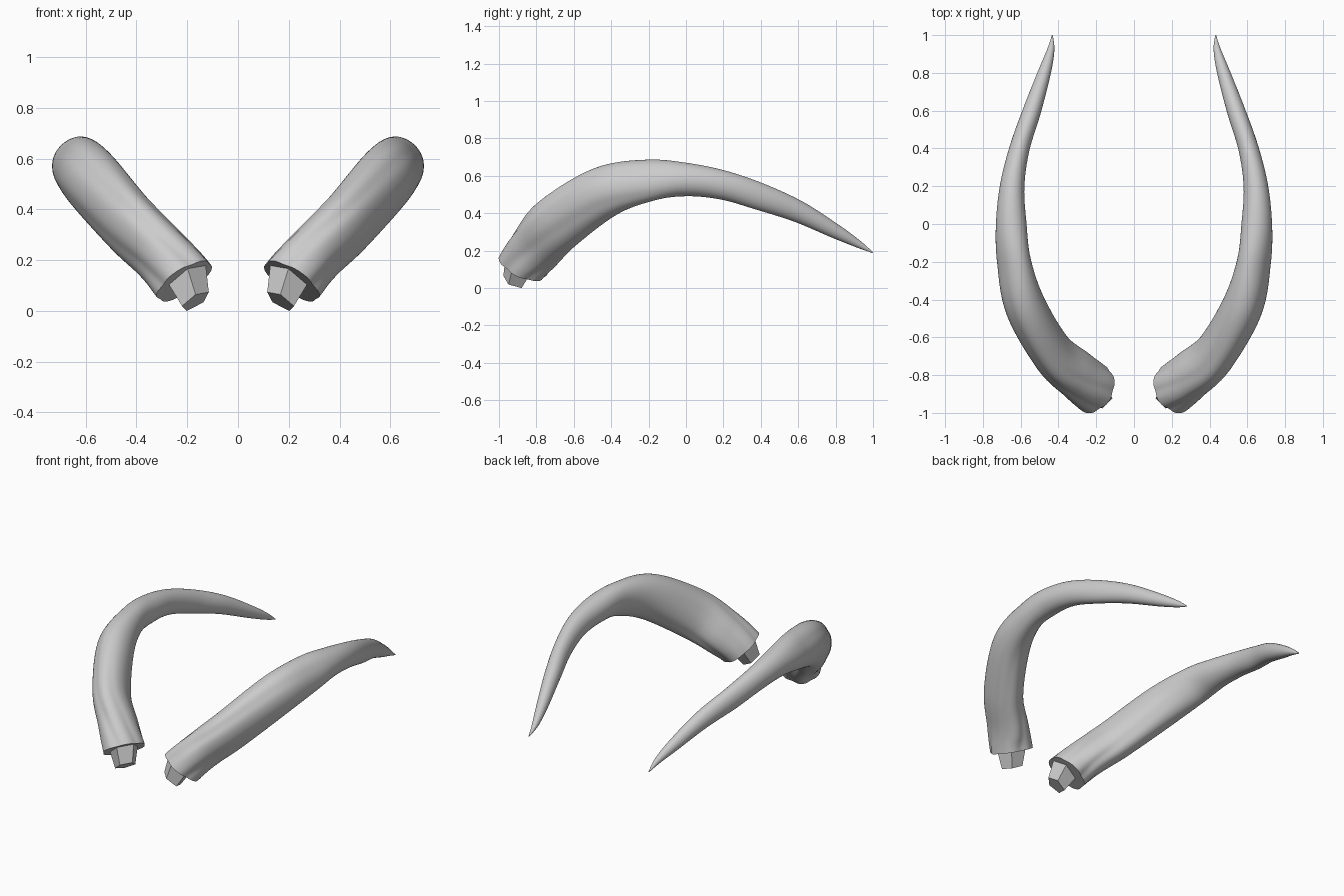
import bpy, bmesh, math
from mathutils import Vector

if "Cube" in bpy.data.objects:
    bpy.data.objects.remove(bpy.data.objects["Cube"])

# Stations along one horn: centre x, y, z, then section half-width, skew, half-height
STATIONS = [
    (.212, -.872, .117, .124, .006, .134),
    (.303, -.798, .222, .117, .028, .136),
    (.430, -.685, .347, .120, .045, .132),
    (.573, -.440, .511, .125, .030, .120),
    (.635, -.200, .575, .112, .020, .088),
    (.650, .000, .580, .088, .008, .082),
    (.645, .200, .550, .072, .013, .070),
    (.606, .400, .487, .064, .018, .060),
    (.540, .600, .409, .054, .010, .052),
    (.475, .800, .303, .037, .004, .036),
    (.441, .920, .236, .020, .001, .020),
    (.432, .998, .190, .003, .000, .003),
]
# Grooves: angle round the section, depth, width, how far along they run
GROOVES = [(0, .06, 12, 3.0), (55, .08, 14, 5.0), (128, .09, 14, 4.5),
           (185, .07, 13, 4.0), (240, .08, 14, 4.5), (305, .06, 12, 3.0)]
BASE_N = Vector((.5, .35, .79)).normalized()
STEPS, SIDES = 8, 64


def catmull(p, i, t):
    a, b, c, d = p[i - 1], p[i], p[i + 1], p[i + 2]
    return [.5 * (2 * q + (r - o) * t + (2 * o - 5 * q + 4 * r - s) * t * t
                  + (3 * q - o - 3 * r + s) * t ** 3) for o, q, r, s in zip(a, b, c, d)]


def sample_path():
    first, last, prev = STATIONS[0], STATIONS[-1], STATIONS[-2]
    start = tuple(Vector(first[:3]) - BASE_N * .15) + first[3:]
    end = tuple(2 * l - q for l, q in zip(last, prev))
    pts = [start] + STATIONS + [end]
    out = [catmull(pts, i, k / STEPS) for i in range(1, len(pts) - 2) for k in range(STEPS)]
    return out + [list(last)]


def finish(bm, name, smooth):
    bmesh.ops.recalc_face_normals(bm, faces=bm.faces)
    mesh = bpy.data.meshes.new(name)
    bm.to_mesh(mesh)
    bm.free()
    ob = bpy.data.objects.new(name, mesh)
    bpy.context.collection.objects.link(ob)
    mod = ob.modifiers.new("mirror", 'MIRROR')
    mod.use_axis[0] = True
    if smooth:
        bpy.context.view_layer.objects.active = ob
        ob.select_set(True)
        bpy.ops.object.shade_smooth_by_angle(angle=math.radians(40))
        ob.select_set(False)


# Horn: lofted skewed ellipses with fading grooves
bm = bmesh.new()
path = sample_path()
rings = []
for j, s in enumerate(path):
    c = Vector(s[:3])
    if j == 0:
        t = BASE_N
    else:
        t = (Vector(path[min(j + 1, len(path) - 1)][:3]) - Vector(path[j - 1][:3])).normalized()
    # ease the base tilt into the path direction
    t = BASE_N.lerp(t, min(1, j / 6)).normalized()
    n = t.cross(Vector((-1, 0, 1))).normalized()
    p = n.cross(t)
    u = j / STEPS
    ring = []
    for k in range(SIDES):
        ang = 2 * math.pi * k / SIDES
        r = 1.0 + .03 * max(0, 1 - u / 4)
        for a, depth, width, run in GROOVES:
            d = (math.degrees(ang) - a - 9 * u + 180) % 360 - 180
            r -= depth * math.exp(-(d / width) ** 2) * max(0, 1 - u / run)
        x, y = r * math.cos(ang), r * math.sin(ang)
        ring.append(bm.verts.new(c + p * (s[3] * x) + n * (s[4] * x + s[5] * y)))
    rings.append(ring)
for a, b in zip(rings, rings[1:]):
    for k in range(SIDES):
        m = (k + 1) % SIDES
        bm.faces.new((a[k], a[m], b[m], b[k]))
bm.faces.new(rings[0])
bm.faces.new(rings[-1])
finish(bm, "horn", True)

# Mounting peg: tapered five-sided block under the base
bm = bmesh.new()
side = BASE_N.cross(Vector((-1, 0, 1))).normalized()
up = side.cross(BASE_N)
ends = []
for c, r in ((Vector((.200, -.885, .13)), .088), (Vector((.168, -.918, .037)), .064)):
    ends.append([bm.verts.new(c + (up * math.cos(a) + side * math.sin(a)) * r)
                 for a in (2 * math.pi * k / 5 for k in range(5))])
for k in range(5):
    m = (k + 1) % 5
    bm.faces.new((ends[0][k], ends[0][m], ends[1][m], ends[1][k]))
for e in ends:
    bm.faces.new(e)
# rest the lowest corner on the ground
low = min(v.co.z for v in ends[1])
for v in ends[1]:
    v.co.z -= low
finish(bm, "mounting_peg", False)
